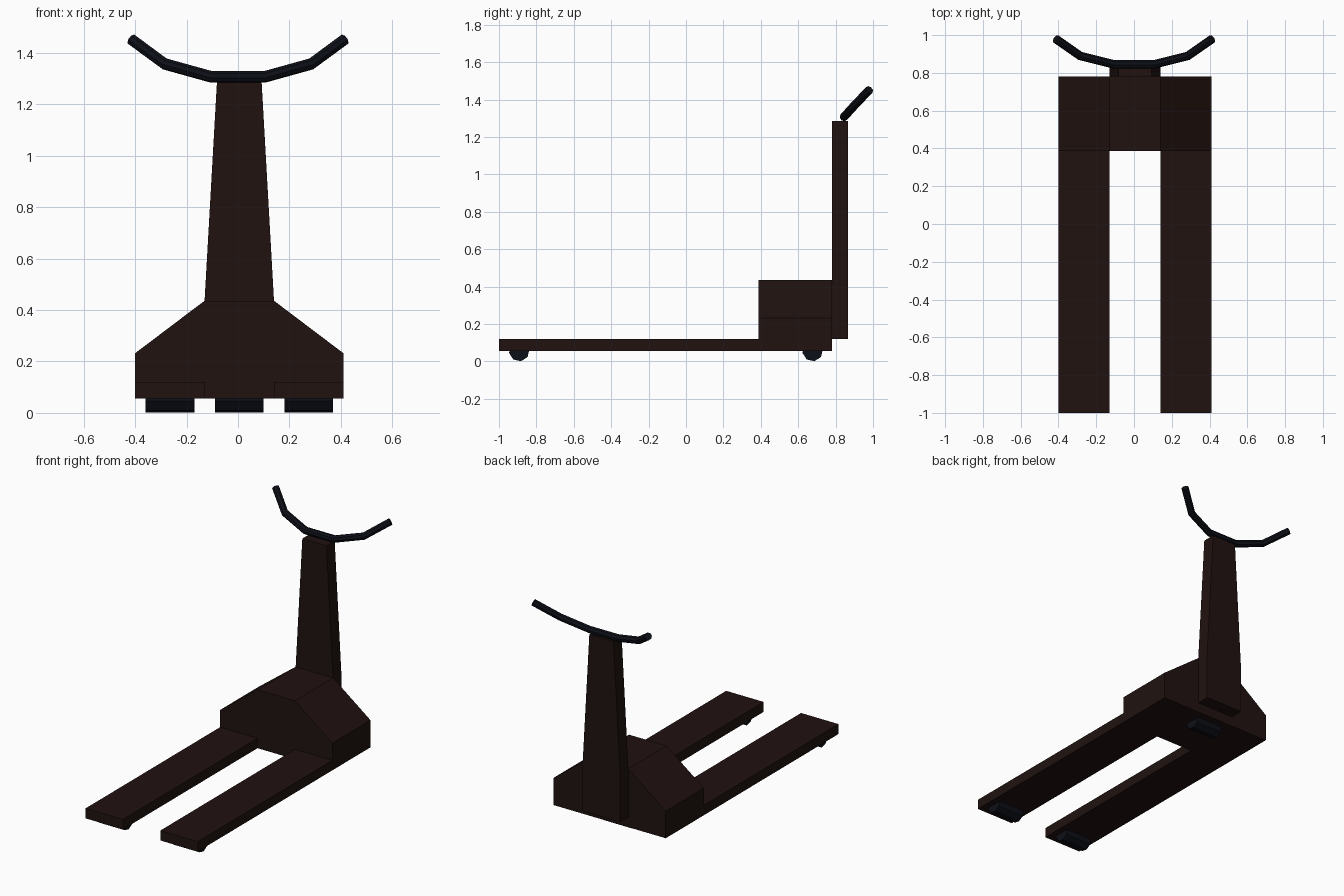
import bpy, bmesh, math
from mathutils import Vector

if "Cube" in bpy.data.objects:
    bpy.data.objects.remove(bpy.data.objects["Cube"])

CX = 0.005  # chassis centre line


def material(name, rgb):
    m = bpy.data.materials.new(name)
    m.diffuse_color = (*rgb, 1)
    m.use_nodes = True
    m.node_tree.nodes["Principled BSDF"].inputs["Base Color"].default_value = m.diffuse_color
    return m


body_mat = material("dark_red_paint", (0.014, 0.006, 0.005))
rubber_mat = material("black_rubber", (0.004, 0.005, 0.009))


def prism(name, profile, axis, start, end, mat):
    """Extrude a closed 2D profile along x (profile = y,z) or y (profile = x,z)."""
    def place(p, t):
        return (t, p[0], p[1]) if axis == 'x' else (p[0], t, p[1])
    bm = bmesh.new()
    face = bm.faces.new([bm.verts.new(place(p, start)) for p in profile])
    ext = bmesh.ops.extrude_face_region(bm, geom=[face])
    verts = [v for v in ext['geom'] if isinstance(v, bmesh.types.BMVert)]
    offset = (end - start, 0, 0) if axis == 'x' else (0, end - start, 0)
    bmesh.ops.translate(bm, verts=verts, vec=Vector(offset))
    bmesh.ops.recalc_face_normals(bm, faces=bm.faces)
    me = bpy.data.meshes.new(name)
    bm.to_mesh(me)
    bm.free()
    me.materials.append(mat)
    ob = bpy.data.objects.new(name, me)
    bpy.context.collection.objects.link(ob)
    return ob


def symmetric(half):
    """Mirror a right-hand half profile (bottom to top) about the centre line."""
    return [(CX + x, z) for x, z in half] + [(CX - x, z) for x, z in reversed(half)]


# Two long forks
for side, s in (("left", -1), ("right", 1)):
    prism(side + "_fork", [(-1, 0.055), (0.387, 0.055), (0.387, 0.12), (-1, 0.12)],
          'x', CX + s * 0.135, CX + s * 0.405, body_mat)

# Sloped housing joining the forks
prism("housing", symmetric([(0.405, 0.055), (0.405, 0.232), (0.135, 0.436)]),
      'y', 0.387, 0.78, body_mat)

# Tapered steering column
prism("column", symmetric([(0.135, 0.12), (0.135, 0.436), (0.087, 1.285)]),
      'y', 0.78, 0.865, body_mat)

# Eight-sided rollers: one under each fork tip, one under the housing
octagon = [math.radians(10 + 45 * i) for i in range(8)]
for name, x, y in (("left_fork_roller", -0.27, -0.892), ("right_fork_roller", 0.27, -0.892),
                   ("rear_roller", 0, 0.677)):
    profile = [(y + 0.055 * math.cos(a), 0.055 + 0.055 * math.sin(a)) for a in octagon]
    prism(name, profile, 'x', CX + x - 0.095, CX + x + 0.095, rubber_mat)

# Bent handlebar
half = [(0.105, 0.845, 1.307), (0.285, 0.89, 1.357), (0.414, 0.98, 1.452)]
path = [(-x, y, z) for x, y, z in reversed(half)] + half
cu = bpy.data.curves.new("handlebar", 'CURVE')
cu.dimensions = '3D'
cu.bevel_depth = 0.023
cu.bevel_resolution = 2
cu.use_fill_caps = True
sp = cu.splines.new('POLY')
sp.points.add(len(path) - 1)
for pt, co in zip(sp.points, path):
    pt.co = (*co, 1)
sp.use_smooth = False
cu.materials.append(rubber_mat)
bar = bpy.data.objects.new("handlebar", cu)
bpy.context.collection.objects.link(bar)
